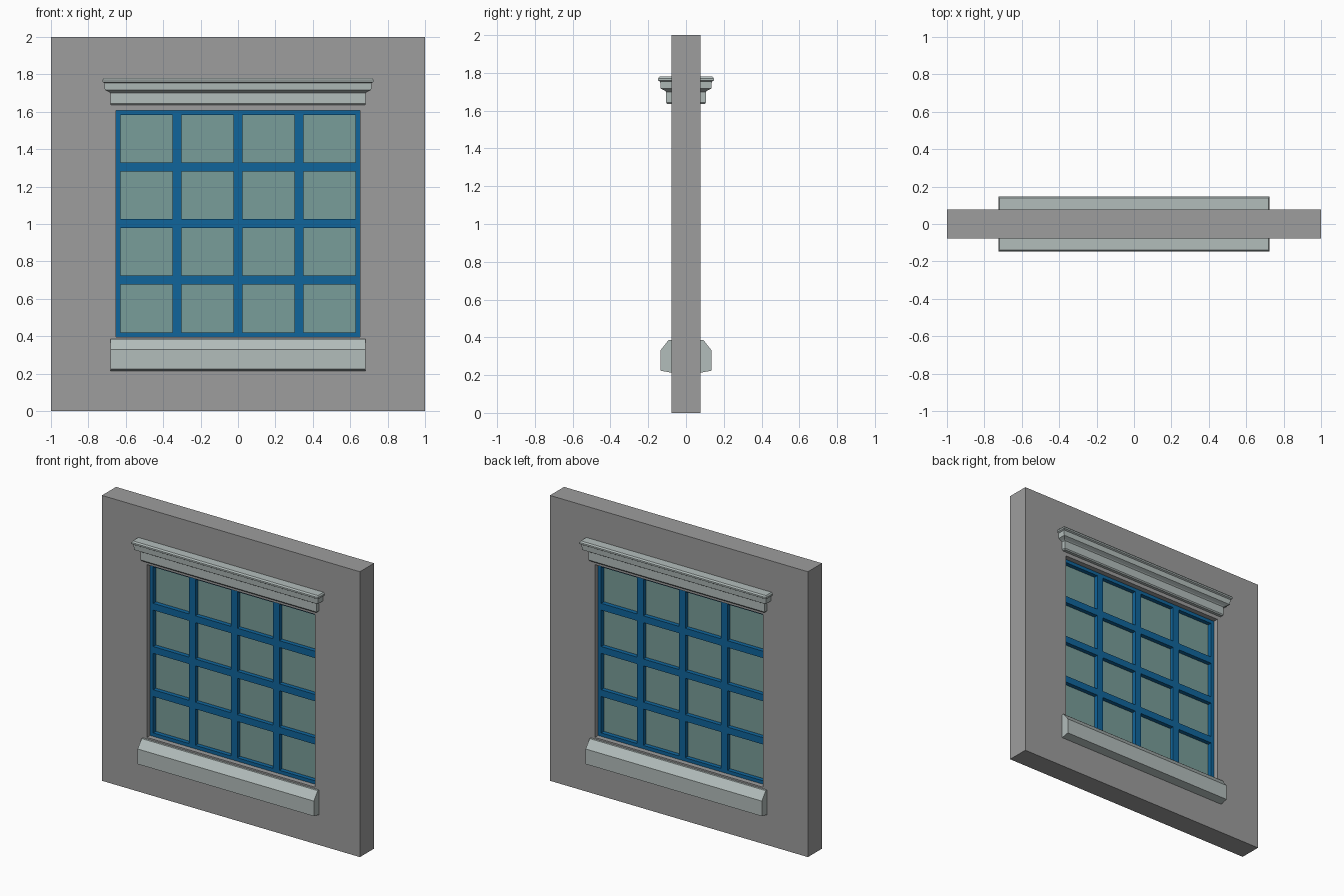
import bpy, bmesh

if "Cube" in bpy.data.objects:
    bpy.data.objects.remove(bpy.data.objects["Cube"])

WALL = 0.078                     # half wall thickness
W, Z0, Z1 = 0.652, 0.397, 1.608  # window opening
N = 4                            # panes each way
PX, PZ = 2 * W / N, (Z1 - Z0) / N
BAR = 0.024                      # half glazing bar width


def material(name, rgb):
    m = bpy.data.materials.new(name)
    m.diffuse_color = (*rgb, 1)
    m.use_nodes = True
    m.node_tree.nodes["Principled BSDF"].inputs["Base Color"].default_value = m.diffuse_color
    return m


def finish(name, bm, mat):
    bmesh.ops.recalc_face_normals(bm, faces=bm.faces)
    me = bpy.data.meshes.new(name)
    bm.to_mesh(me)
    bm.free()
    ob = bpy.data.objects.new(name, me)
    bpy.context.collection.objects.link(ob)
    me.materials.append(mat)
    return ob


def lattice(name, xs, zs, half_depth, mat):
    """Slab on a grid of lines, with every odd-odd cell left open."""
    bm = bmesh.new()
    v = [[bm.verts.new((x, -half_depth, z)) for z in zs] for x in xs]
    for i in range(len(xs) - 1):
        for j in range(len(zs) - 1):
            if not (i % 2 and j % 2):
                bm.faces.new((v[i][j], v[i + 1][j], v[i + 1][j + 1], v[i][j + 1]))
    ext = bmesh.ops.extrude_face_region(bm, geom=bm.faces[:], use_keep_orig=True)
    moved = [g for g in ext["geom"] if isinstance(g, bmesh.types.BMVert)]
    bmesh.ops.translate(bm, verts=moved, vec=(0, 2 * half_depth, 0))
    return finish(name, bm, mat)


def moulding(name, profile, back, mat):
    """Stack of (half width, projection, z) rings, mirrored to both wall faces."""
    bm = bmesh.new()
    rings = [[bm.verts.new(p) for p in
              ((-hx, -back, z), (-hx, -d, z), (hx, -d, z), (hx, -back, z))]
             for hx, d, z in profile]
    for a, b in zip(rings, rings[1:]):
        for k in range(4):
            n = (k + 1) % 4
            bm.faces.new((a[k], a[n], b[n], b[k]))
    bm.faces.new(rings[0])
    bm.faces.new(rings[-1])
    ob = finish(name, bm, mat)
    mod = ob.modifiers.new("both_sides", "MIRROR")
    mod.use_axis = (False, True, False)
    return ob


stone = material("pale_stone", (0.45, 0.51, 0.50))
blue = material("blue_paint", (0.005, 0.13, 0.33))
glass = material("glass", (0.19, 0.34, 0.32))
grey = material("wall_grey", (0.34, 0.34, 0.34))

# Wall with window opening
lattice("wall", [-1, -W, W, 1], [0, Z0, Z1, 2], WALL, grey)


# Window frame with glazing bars
def bar_lines(start, pitch):
    lines = [start, start + BAR]
    for i in range(1, N):
        lines += [start + i * pitch - BAR, start + i * pitch + BAR]
    return lines + [start + N * pitch - BAR, start + N * pitch]


lattice("window_frame", bar_lines(-W, PX), bar_lines(Z0, PZ), 0.042, blue)

# Glass panes
bm = bmesh.new()
bmesh.ops.create_cube(bm, size=1)
bmesh.ops.scale(bm, verts=bm.verts, vec=(PX - 2 * BAR, 0.024, PZ - 2 * BAR))
panes = finish("glass_panes", bm, glass)
panes.location = (-W + PX / 2, 0, Z0 + PZ / 2)
for axis, step in (("columns", (PX, 0, 0)), ("rows", (0, 0, PZ))):
    arr = panes.modifiers.new(axis, "ARRAY")
    arr.count = N
    arr.use_relative_offset = False
    arr.use_constant_offset = True
    arr.constant_offset_displace = step

# Lintel cornice, mitred so the ends step out with the front
lintel = [(0.099, 1.635), (0.105, 1.643), (0.105, 1.70), (0.112, 1.706),
          (0.134, 1.717), (0.137, 1.754), (0.147, 1.76), (0.147, 1.771),
          (0.140, 1.781)]
moulding("lintel", [(d + 0.578, d, z) for d, z in lintel], WALL - 0.005, stone)

# Sill with sloped top and undercut bottom
sill = [(0.08, 0.213), (0.136, 0.224), (0.136, 0.33), (0.092, 0.386)]
moulding("sill", [(0.683, d, z) for d, z in sill], WALL - 0.005, stone)
